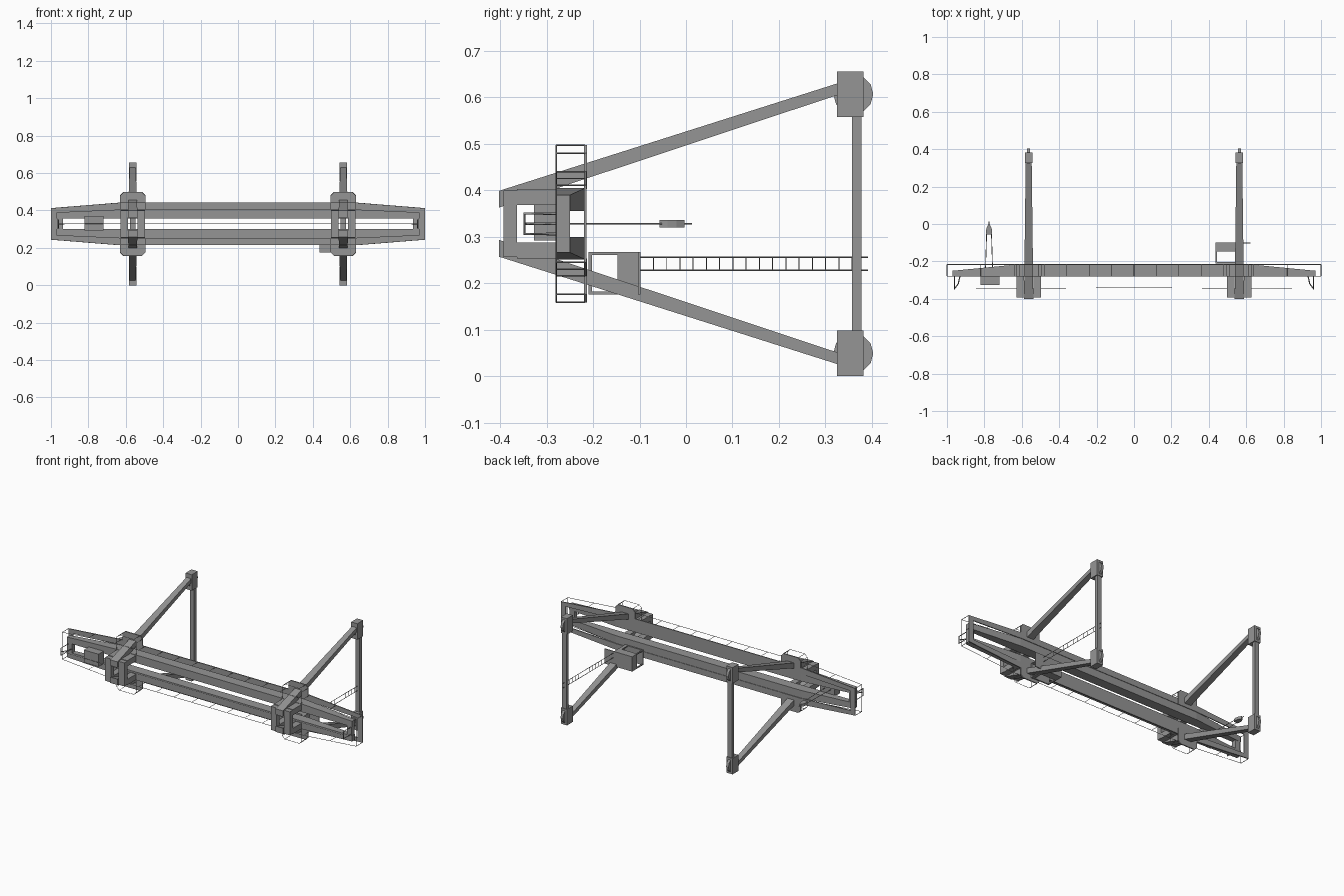
import bpy
import bmesh
from math import cos, sin, tau

cube = bpy.data.objects.get("Cube")
if cube:
    bpy.data.objects.remove(cube, do_unlink=True)

ZC = 0.328        # height of the centre line
DECK = -0.217     # depth of the walkway deck
RAIL = -0.279     # depth of the handrail
LEG_X = 0.563     # distance of each leg frame from the middle
SIGNS = (-1, 1)

steel = bpy.data.materials.new("steel_grey")
steel.use_nodes = True
steel.diffuse_color = (0.3, 0.3, 0.3, 1)
steel.node_tree.nodes["Principled BSDF"].inputs["Base Color"].default_value = (0.3, 0.3, 0.3, 1)


def add_object(name, data):
    data.materials.append(steel)
    obj = bpy.data.objects.new(name, data)
    bpy.context.collection.objects.link(obj)
    return obj


def loft(name, rings):
    """Skin a solid through rings of equal point count."""
    bm = bmesh.new()
    loops = [[bm.verts.new(p) for p in ring] for ring in rings]
    n = len(loops[0])
    for a, b in zip(loops, loops[1:]):
        for i in range(n):
            j = (i + 1) % n
            bm.faces.new((a[i], a[j], b[j], b[i]))
    bm.faces.new(loops[0])
    bm.faces.new(loops[-1])
    bmesh.ops.recalc_face_normals(bm, faces=bm.faces)
    mesh = bpy.data.meshes.new(name)
    bm.to_mesh(mesh)
    bm.free()
    return add_object(name, mesh)


def box(name, x, y, z):
    return loft(name, [[(x[0], d, z[0]), (x[1], d, z[0]), (x[1], d, z[1]), (x[0], d, z[1])] for d in y])


def plate(name, outline, y0, y1):
    """Extrude an (x, z) outline through depth."""
    return loft(name, [[(x, d, z) for x, z in outline] for d in (y0, y1)])


def wires(name, paths, radius=0.0015):
    curve = bpy.data.curves.new(name, "CURVE")
    curve.dimensions = "3D"
    curve.bevel_depth = radius
    curve.bevel_resolution = 0
    for path in paths:
        spline = curve.splines.new("POLY")
        spline.points.add(len(path) - 1)
        for point, co in zip(spline.points, path):
            point.co = (*co, 1)
    return add_object(name, curve)


def span(a, b):
    return tuple(sorted((a, b)))


def railing(name, outline):
    """Handrail above an outline with a post at each point."""
    paths = [[(x, RAIL, z) for x, z in outline]]
    paths += [[(x, DECK, z), (x, RAIL, z)] for x, z in outline]
    wires(name, paths)


# Twin girders with tapered ends, plus their outer walkways
for s in SIGNS:
    rings = []
    for x, low, outer in ((-0.97, -0.25, 0.062), (-0.63, DECK, 0.077), (0.63, DECK, 0.077), (0.97, -0.25, 0.062)):
        z0, z1 = ZC + s * 0.028, ZC + s * outer
        rings.append([(x, -0.278, z0), (x, -0.278, z1), (x, low, z1), (x, low, z0)])
    loft("main_girder", rings)
    strip = [(-1, 0.083), (-0.64, 0.112), (0.64, 0.112), (1, 0.083),
             (0.97, 0.06), (0.63, 0.075), (-0.63, 0.075), (-0.97, 0.06)]
    plate("walkway", [(x, ZC + s * d) for x, d in strip], DECK - 0.003, DECK + 0.003)
    edge = [(-1, 0.083), (-0.82, 0.0975), (-0.64, 0.112)]
    edge += [(-0.48 + 0.12 * i, 0.112) for i in range(9)]
    edge += [(0.64, 0.112), (0.82, 0.0975), (1, 0.083)]
    railing("walkway_railing", [(x, ZC + s * d) for x, d in edge])

# Girder end ties, end walkways and cable brackets
for s in SIGNS:
    box("end_tie", span(s * 0.935, s * 0.968), (-0.278, -0.25), (ZC - 0.062, ZC + 0.062))
    box("end_walkway", span(s * 0.968, s), (DECK - 0.003, DECK + 0.003), (ZC - 0.083, ZC + 0.083))
    railing("end_railing", [(s * 0.999, ZC - 0.083), (s * 0.999, ZC + 0.083)])
    wires("cable_bracket", [[(s * 0.96, -0.275, ZC - 0.022), (s * 0.96, -0.348, ZC - 0.022),
                             (s * 0.96, -0.348, ZC + 0.022), (s * 0.96, -0.275, ZC + 0.022)],
                            [(s * 0.93, -0.278, ZC), (s * 0.94, -0.32, ZC), (s * 0.96, -0.346, ZC)]], 0.003)
wires("power_cable", [[(-0.96, -0.345, ZC), (0, -0.341, ZC), (0.96, -0.345, ZC)]], 0.001)

# Leg frames
for sx in SIGNS:
    cx = sx * LEG_X

    # Portal frames either side of the legs
    for side in SIGNS:
        bx = (cx + side * 0.045 - 0.02, cx + side * 0.045 + 0.02)
        box("portal_beam", bx, (-0.393, -0.364), (ZC - 0.072, ZC + 0.072))
        for s in SIGNS:
            box("portal_post", bx, (-0.364, -0.27), span(ZC + s * 0.04, ZC + s * 0.075))

    for s in SIGNS:
        # Splayed leg
        rings = []
        for y, inner, outer, half in ((-0.402, 0.035, 0.071, 0.025), (0.335, 0.28, 0.305, 0.016)):
            z0, z1 = ZC + s * inner, ZC + s * outer
            rings.append([(cx - half, y, z0), (cx + half, y, z0), (cx + half, y, z1), (cx - half, y, z1)])
        loft("leg", rings)

        # Bogie and wheel
        box("bogie", (cx - 0.021, cx + 0.021), (0.325, 0.382), span(ZC + s * 0.23, ZC + s * 0.328))
        wheel = [(0.36 + 0.043 * cos(tau * i / 12), ZC + s * 0.279 + 0.043 * sin(tau * i / 12)) for i in range(12)]
        loft("wheel", [[(cx + d, y, z) for y, z in wheel] for d in (-0.008, 0.008)])

        # Platform around the leg with railing
        shape = [(-0.067, 0.075), (-0.067, 0.152), (-0.05, 0.169), (0.05, 0.169), (0.067, 0.152), (0.067, 0.075)]
        shape = [(cx + x, ZC + s * d) for x, d in shape]
        plate("leg_platform", shape, DECK - 0.003, DECK + 0.004)
        railing("platform_railing", shape)
    box("sill_beam", (cx - 0.015, cx + 0.015), (0.357, 0.378), (ZC - 0.24, ZC + 0.24))

# Trolley, ropes and hook
box("trolley", (-0.82, -0.72), (-0.327, -0.272), (0.292, 0.369))
wires("hoist_ropes", [[(-0.775 + s * 0.02, -0.275, ZC), (-0.775 + s * 0.013, -0.052, ZC)] for s in SIGNS], 0.002)
block = [(-0.012, -0.057), (0.012, -0.057), (0.017, -0.04), (0.013, -0.02), (0.004, -0.003),
         (-0.004, -0.003), (-0.013, -0.02), (-0.017, -0.04)]
loft("hook_block", [[(-0.775 + x, y, z) for x, y in block] for z in (0.32, 0.336)])
wires("hook", [[(-0.775, -0.005, ZC), (-0.775, 0.013, ZC)]], 0.002)

# Operator cabin: solid base, open window frame and roof
CAB_X, CAB_Z = (0.435, 0.56), (0.176, 0.267)
box("cabin_base", CAB_X, (-0.147, -0.1), CAB_Z)
box("cabin_roof", CAB_X, (-0.21, -0.202), CAB_Z)
for x in CAB_X:
    for z in CAB_Z:
        px = span(x, x + (0.008 if x == CAB_X[0] else -0.02))
        box("cabin_post", px, (-0.205, -0.145), span(z, z + (0.006 if z == CAB_Z[0] else -0.006)))
box("cabin_landing", (0.435, 0.622), (-0.103, -0.098), CAB_Z)

# Access ladder
STILES = (0.228, 0.256)
ladder = [[(LEG_X, -0.1, z), (LEG_X, 0.392, z)] for z in STILES]
wires("ladder_stiles", ladder, 0.002)
wires("ladder_rungs", [[(LEG_X, -0.07 + 0.0285 * i, z) for z in STILES] for i in range(16)], 0.001)
